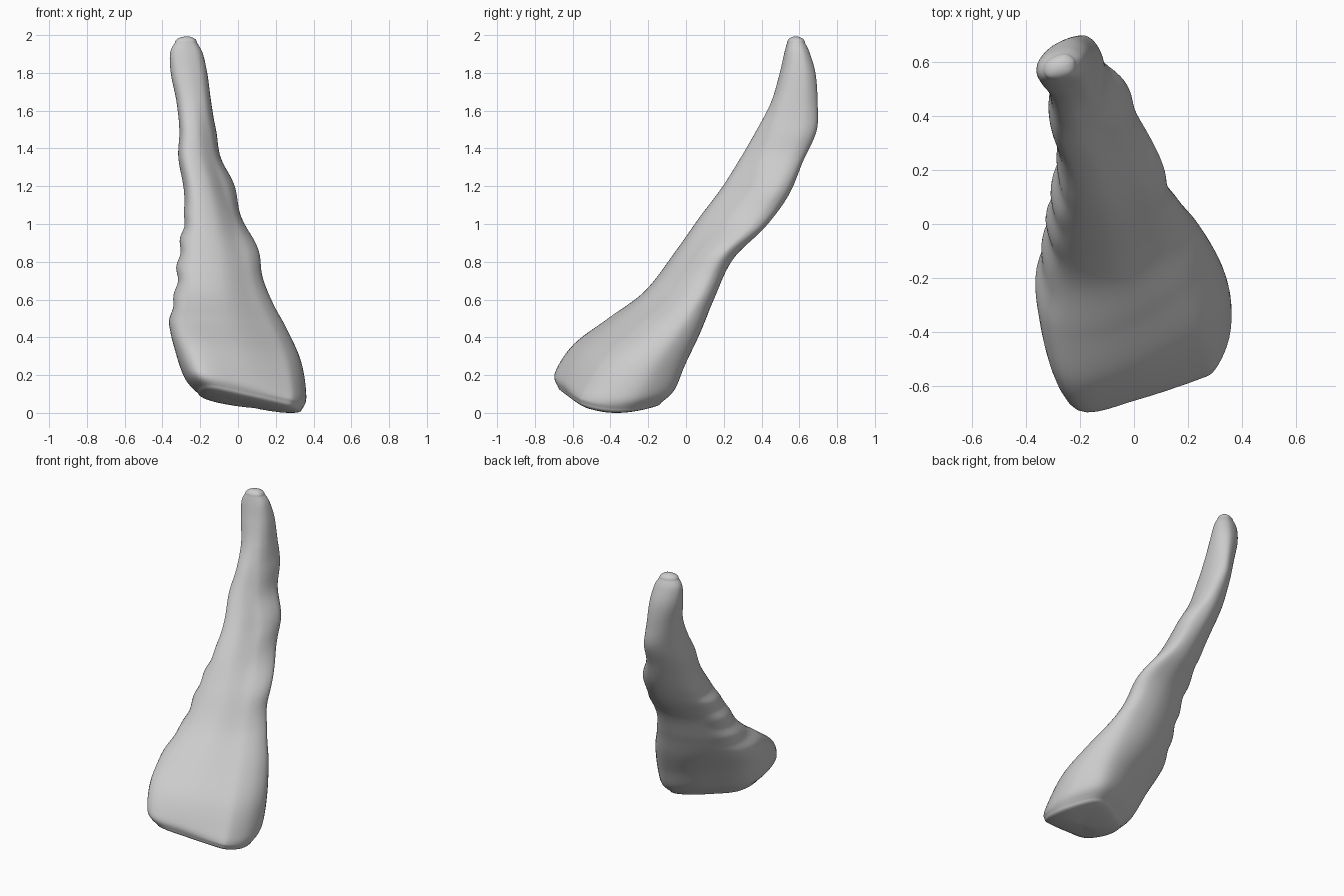
import bpy, bmesh, math
from mathutils import Vector

cube = bpy.data.objects.get("Cube")
if cube:
    bpy.data.objects.remove(cube)

RINGS, SIDES = 130, 66

# Stations from base to tip: front y, front z, back y, back z, left x, right x, roll, sag
stations = [Vector(s) for s in (
    (-.685, .12, -.13, .08, -.21, .335, .08, .035),
    (-.70, .19, -.06, .15, -.28, .36, .09, .03),
    (-.60, .35, .00, .28, -.335, .335, .06, 0),
    (-.41, .505, .08, .44, -.36, .26, .02, 0),
    (-.215, .655, .15, .61, -.33, .17, 0, 0),
    (-.05, .87, .25, .82, -.31, .11, 0, 0),
    (.07, 1.04, .42, .99, -.285, .045, 0, 0),
    (.19, 1.2, .545, 1.16, -.285, -.015, 0, 0),
    (.295, 1.37, .62, 1.34, -.315, -.08, 0, 0),
    (.37, 1.5, .69, 1.5, -.31, -.115, 0, 0),
    (.45, 1.65, .695, 1.65, -.325, -.14, 0, 0),
    (.495, 1.8, .685, 1.8, -.355, -.16, 0, 0),
    (.52, 1.91, .655, 1.91, -.36, -.185, 0, 0),
    (.535, 1.965, .63, 1.965, -.335, -.215, 0, 0))]


def outline(*points):
    return [Vector(p) for p in points]


# Cross-sections: across (left to right) and depth (front to back)
base_section = outline((.1, .02), (.45, .09), (.8, .2), (.92, .27), (1, .47), (.97, .72),
                       (.78, .98), (.56, .97), (.3, .82), (.05, .62), (0, .3))
shaft_section = outline((.14, .02), (.5, .06), (.78, .32), (.9, .46), (.98, .64), (.99, .82),
                        (.87, .96), (.6, .99), (.3, .86), (.05, .62), (0, .32))
tip_section = outline((.15, .05), (.45, 0), (.75, .09), (.9, .22), (.98, .43), (.97, .75),
                      (.8, .96), (.58, 1), (.25, .85), (.04, .58), (.01, .27))


def spline(points, t, closed=False):
    """Catmull-Rom point at t, counted in control points."""
    n = len(points)
    i = int(t) if closed else min(int(t), n - 2)
    f = t - i
    a, b, c, d = (points[k % n] if closed else points[max(0, min(n - 1, k))]
                  for k in range(i - 1, i + 3))
    return b + f * ((c - a) + f * ((2 * a - 5 * b + 4 * c - d)
                    + f * (3 * (b - c) + d - a))) / 2


def clamp(value):
    return max(0, min(1, value))


def section_at(t):
    """Blend the base, shaft and tip cross-sections along the length."""
    to_shaft, to_tip = clamp((t - .5) / 3.5), clamp((t - 7) / 3)
    return [a.lerp(b, to_shaft).lerp(c, to_tip)
            for a, b, c in zip(base_section, shaft_section, tip_section)]


def ripple(u, z):
    """Fine folds on the left edge, broad lobes on the right edge."""
    left = clamp(1 - u * 5) * clamp(2 - abs(z - .78) / .18)
    right = clamp(u * 4 - 3) * clamp(2 - abs(z - 1.05) / .25)
    return (.012 * right * math.cos((z - .88) * math.tau / .34)
            - .008 * left * math.cos((z - .78) * math.tau / .15))


bm = bmesh.new()
rings = []
for r in range(RINGS):
    t = r / (RINGS - 1) * (len(stations) - 1)
    yf, zf, yb, zb, xl, xr, roll, sag = spline(stations, t)
    section = section_at(t)
    ring = []
    for k in range(SIDES):
        u, v = spline(section, k / SIDES * len(section), True)
        y = yf + (yb - yf) * v
        z = zf + (zb - zf) * v - roll * (u - .5) - sag * math.sin(math.pi * clamp(v))
        x = xl + (xr - xl) * u + ripple(u, z)
        ring.append(bm.verts.new((x, y, z)))
    rings.append(ring)


def bridge(low, high):
    for k in range(SIDES):
        j = (k + 1) % SIDES
        bm.faces.new((low[k], low[j], high[j], high[k]))


def cap(ring, push):
    """Close an open end with a dome of shrinking rings."""
    centre = sum((v.co for v in ring), Vector()) / SIDES
    outer = ring
    for scale in (.98, .93, .85, .72, .55, .35, .15):
        lift = Vector((0, 0, push * math.sqrt(1 - scale ** 2)))
        inner = [bm.verts.new(centre + (v.co - centre) * scale + lift) for v in ring]
        bridge(outer, inner)
        outer = inner
    tip = bm.verts.new(centre + Vector((0, 0, push)))
    for k in range(SIDES):
        bm.faces.new((outer[k], outer[(k + 1) % SIDES], tip))


for low, high in zip(rings, rings[1:]):
    bridge(low, high)
cap(rings[0], -.045)
cap(rings[-1], .035)
bmesh.ops.recalc_face_normals(bm, faces=bm.faces)

# Rest the lowest point on the ground
floor = min(v.co.z for v in bm.verts)
bmesh.ops.translate(bm, verts=bm.verts, vec=(0, 0, -floor))

mesh = bpy.data.meshes.new("tapered_bone")
bm.to_mesh(mesh)
bm.free()
bone = bpy.data.objects.new("tapered_bone", mesh)
bpy.context.collection.objects.link(bone)
mesh.polygons.foreach_set("use_smooth", [True] * len(mesh.polygons))

grey = bpy.data.materials.new("light_grey")
grey.use_nodes = True
colour = (.6, .6, .6, 1)
grey.diffuse_color = colour
grey.node_tree.nodes["Principled BSDF"].inputs["Base Color"].default_value = colour
mesh.materials.append(grey)
